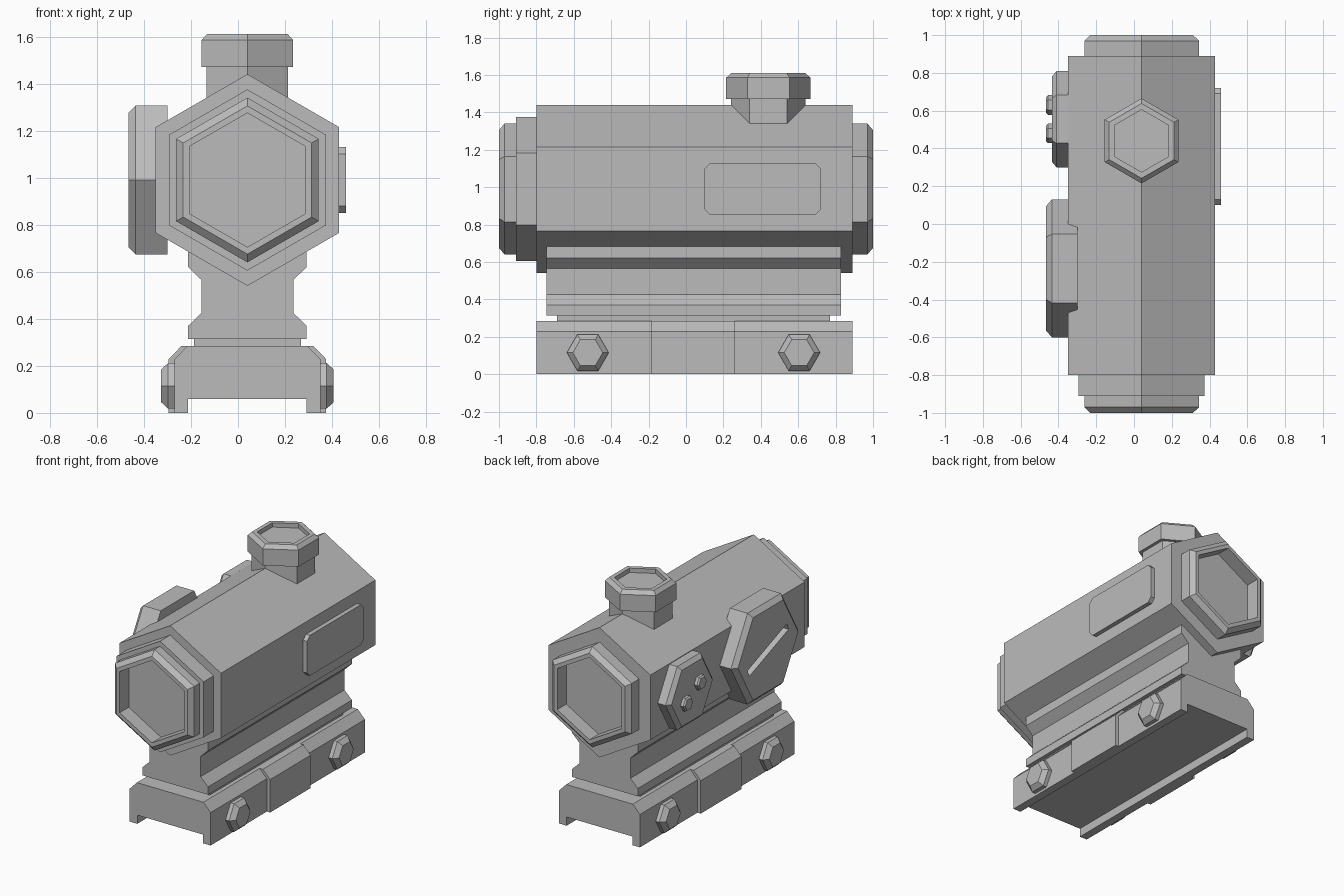
import bpy, bmesh, math
from mathutils import Vector

cube = bpy.data.objects.get("Cube")
if cube:
    bpy.data.objects.remove(cube, do_unlink=True)

GREY = (0.5, 0.5, 0.5, 1)
mat = bpy.data.materials.new("matte grey")
mat.use_nodes = True
mat.diffuse_color = GREY
bsdf = next(n for n in mat.node_tree.nodes if n.type == "BSDF_PRINCIPLED")
bsdf.inputs["Base Color"].default_value = GREY

CX, CZ = 0.04, 0.99   # axis of the tube
X, Y, Z = Vector((1, 0, 0)), Vector((0, 1, 0)), Vector((0, 0, 1))


def finish(name, bm):
    bmesh.ops.recalc_face_normals(bm, faces=bm.faces)
    mesh = bpy.data.meshes.new(name)
    bm.to_mesh(mesh)
    bm.free()
    mesh.materials.append(mat)
    obj = bpy.data.objects.new(name, mesh)
    bpy.context.collection.objects.link(obj)
    return obj


def hex_turned(name, centre, axis, point_dir, profile):
    """Six-sided solid through (radius, distance along axis) steps."""
    bm = bmesh.new()
    side = axis.cross(point_dir)
    rings = []
    for radius, along in profile:
        rings.append([bm.verts.new(Vector(centre) + axis * along + radius * (
            point_dir * math.cos(i * math.pi / 3) + side * math.sin(i * math.pi / 3)))
            for i in range(6)])
    for a, b in zip(rings, rings[1:]):
        for i in range(6):
            j = (i + 1) % 6
            bm.faces.new((a[i], a[j], b[j], b[i]))
    bm.faces.new(rings[0])
    bm.faces.new(rings[-1])
    return finish(name, bm)


def extrude(name, points, vector):
    bm = bmesh.new()
    face = bm.faces.new([bm.verts.new(p) for p in points])
    out = bmesh.ops.extrude_face_region(bm, geom=[face])
    bmesh.ops.translate(bm, vec=vector, verts=[
        v for v in out["geom"] if isinstance(v, bmesh.types.BMVert)])
    # the source face is kept as the opposite cap
    return finish(name, bm)


def mirrored_section(name, half, y0, y1):
    """Half outline of (half width, z), mirrored and run along y."""
    outline = [(CX + w, y0, z) for w, z in half]
    outline += [(CX - w, y0, z) for w, z in reversed(half)]
    return extrude(name, outline, Y * (y1 - y0))


# Hexagonal tube with recessed lenses at both ends
hex_turned("tube", (CX, 0, CZ), Y, Z, [
    (0.285, -0.9), (0.285, -1), (0.315, -1), (0.35, -0.97), (0.35, -0.91),
    (0.385, -0.91), (0.385, -0.8), (0.45, -0.8), (0.45, 0.89), (0.35, 0.89),
    (0.35, 0.97), (0.315, 1), (0.285, 1), (0.285, 0.9)])

# Top adjustment turret
hex_turned("top_turret", (CX, 0.44, 0), Z, Y, [
    (0.2, 1.3), (0.2, 1.47), (0.225, 1.47), (0.225, 1.585),
    (0.198, 1.61), (0.165, 1.61), (0.165, 1.58)])

# Side dial with a slanted slot
dial = hex_turned("side_dial", (0, -0.235, CZ), -X, Y, [
    (0.365, 0.3), (0.365, 0.435), (0.33, 0.465)])
along = Vector((0, -math.cos(0.36), math.sin(0.36)))
across = X.cross(along)
slot_centre = Vector((-0.5, -0.235, CZ))
cutter = extrude("slot_cutter", [
    slot_centre + along * a * 0.23 + across * b * 0.025
    for a, b in ((-1, -1), (1, -1), (1, 1), (-1, 1))], X * 0.075)
cutter.hide_render = True
cut = dial.modifiers.new("slot", "BOOLEAN")
cut.operation = "DIFFERENCE"
cut.solver = "EXACT"
cut.object = cutter
bpy.context.view_layer.objects.active = dial
bpy.ops.object.modifier_apply(modifier=cut.name)
bpy.data.objects.remove(cutter, do_unlink=True)

# Rear side cover with two small bolts
hex_turned("side_cover", (0, 0.555, CZ), -X, Y, [
    (0.255, 0.3), (0.255, 0.41), (0.225, 0.435)])
for i, (y, z) in enumerate(((0.63, 0.945), (0.48, 1.035))):
    hex_turned(f"cover_bolt_{i + 1}", (0, y, z), -X, Y, [
        (0.052, 0.42), (0.052, 0.455), (0.042, 0.465)])

# Clipped-corner plate on the other side
py, pz, c = 0.31, 0.14, 0.03
corners = [(-py + c, -pz), (py - c, -pz), (py, -pz + c), (py, pz - c),
           (py - c, pz), (-py + c, pz), (-py, pz - c), (-py, -pz + c)]
extrude("side_plate", [(0.42, 0.41 + y, CZ + z) for y, z in corners], X * 0.04)

# Waisted riser and its foot
mirrored_section("riser", [
    (0.252, 0.683), (0.252, 0.62), (0.195, 0.565), (0.195, 0.425),
    (0.252, 0.37), (0.252, 0.315)], -0.745, 0.83)
mirrored_section("riser_foot", [(0.227, 0.33), (0.227, 0.27)], -0.69, 0.77)

# Channelled rail clamp, wider in the middle
for name, extra, y0, y1 in (("clamp_front", 0, -0.8, -0.185),
                            ("clamp_middle", 0.025, -0.185, 0.26),
                            ("clamp_back", 0, 0.26, 0.89)):
    mirrored_section(name, [
        (0.255 + extra, 0.285), (0.31 + extra, 0.228), (0.31 + extra, 0),
        (0.252, 0), (0.252, 0.06)], y0, y1)

# Clamp bolts on both sides
for side, label in ((1, "left"), (-1, "right")):
    for y, place in ((-0.525, "front"), (0.605, "back")):
        hex_turned(f"clamp_bolt_{label}_{place}", (CX, y, 0.115), X * side, Y, [
            (0.112, 0.28), (0.112, 0.337), (0.08, 0.367)])
